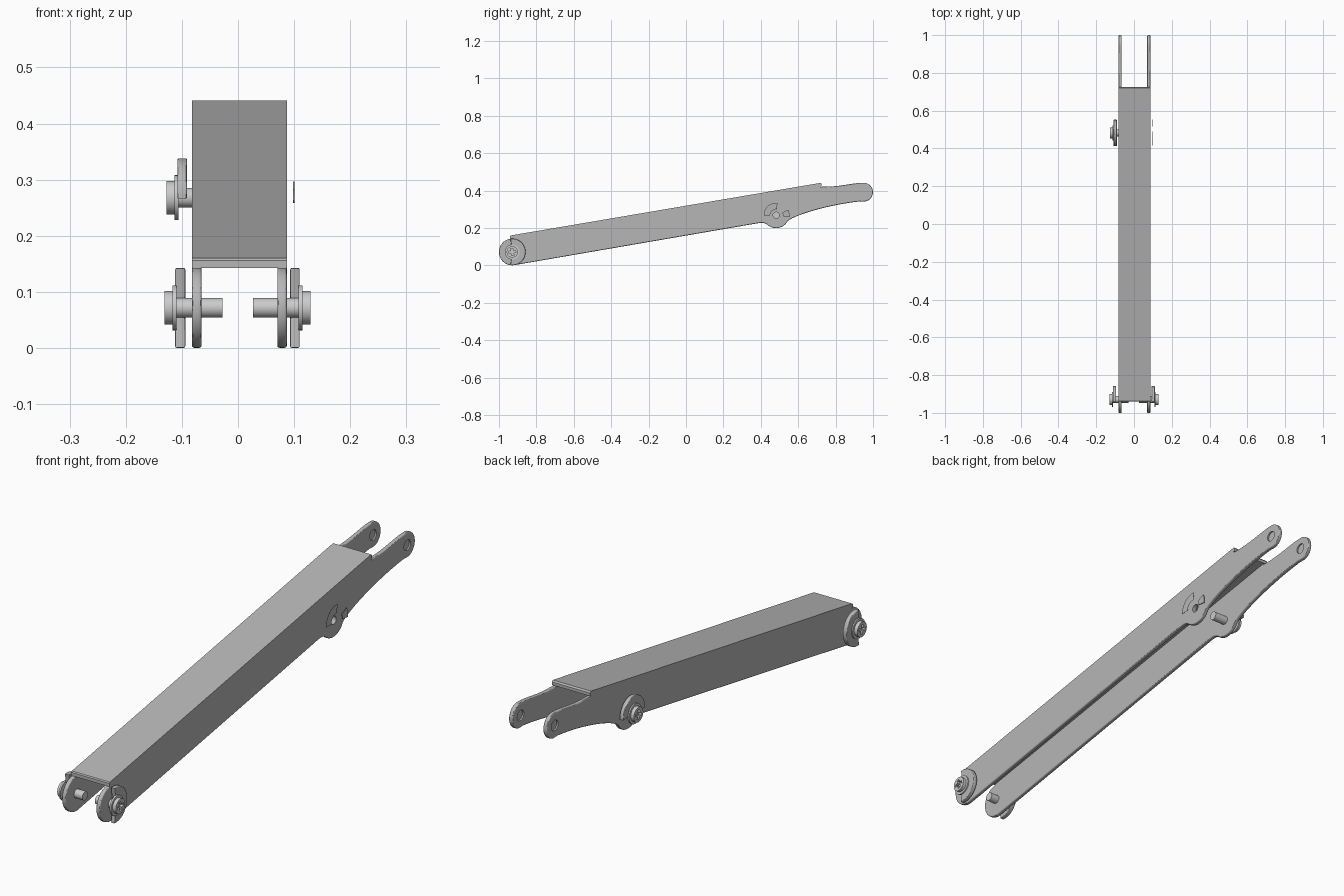
import bpy, bmesh
from math import sin, cos, radians, pi
from mathutils import Vector
from mathutils.geometry import interpolate_bezier

if "Cube" in bpy.data.objects:
    bpy.data.objects.remove(bpy.data.objects["Cube"])


def arc(cy, cz, r, a0, a1, n):
    return [(cy + r * cos(radians(a0 + (a1 - a0) * i / n)),
             cz + r * sin(radians(a0 + (a1 - a0) * i / n))) for i in range(n + 1)]


def bez(p0, p1, p2, p3, n):
    return [(v.x, v.y) for v in interpolate_bezier(*[Vector(p) for p in (p0, p1, p2, p3)], n)]


dark = bpy.data.materials.new("dark_steel")
dark.diffuse_color = (0.47, 0.47, 0.47, 1)
dark.use_nodes = True
dark.node_tree.nodes["Principled BSDF"].inputs["Base Color"].default_value = dark.diffuse_color


def finish(name, bm):
    bmesh.ops.recalc_face_normals(bm, faces=bm.faces[:])
    me = bpy.data.meshes.new(name)
    bm.to_mesh(me)
    bm.free()
    ob = bpy.data.objects.new(name, me)
    bpy.context.collection.objects.link(ob)
    return ob


def prism(name, pts, x0, x1, round_edge=0):
    """Extrude a (y, z) outline along x, optionally rounding its rims."""
    bm = bmesh.new()
    face = bm.faces.new([bm.verts.new((x0, y, z)) for y, z in pts])
    ext = bmesh.ops.extrude_face_region(bm, geom=[face], use_keep_orig=True)
    new = [g for g in ext["geom"] if isinstance(g, bmesh.types.BMVert)]
    bmesh.ops.translate(bm, verts=new, vec=(x1 - x0, 0, 0))
    bmesh.ops.recalc_face_normals(bm, faces=bm.faces[:])
    if round_edge:
        rims = [e for e in bm.edges if abs(e.verts[0].co.x - e.verts[1].co.x) < 1e-6]
        bmesh.ops.bevel(bm, geom=rims, offset=round_edge, segments=3,
                        profile=0.5, affect='EDGES', clamp_overlap=True)
    ob = finish(name, bm)
    ob.data.materials.append(dark)
    return ob


def carve(ob, name, pts, x0, x1):
    """Boolean-cut a prism out of an object."""
    cut = prism(name + "_cutter", pts, x0, x1)
    cut.data.materials.clear()
    if ob.data.materials:
        cut.data.materials.append(dark)
    cut.hide_render = True
    cut.hide_set(True)
    mod = ob.modifiers.new(name, 'BOOLEAN')
    mod.operation = 'DIFFERENCE'
    mod.object = cut


def bolt(name, cy, cz, x_out, s, x_in):
    """Turned bolt along x with a cross recess; s is the outward direction."""
    prof = [(x_in, 0.0175), (x_out - s * 0.021, 0.0175), (x_out - s * 0.021, 0.04),
            (x_out - s * 0.014, 0.04), (x_out - s * 0.014, 0.03), (x_out, 0.03)]
    n = 32
    bm = bmesh.new()
    rings = [[bm.verts.new((x, cy + r * cos(2 * pi * i / n), cz + r * sin(2 * pi * i / n)))
              for i in range(n)] for x, r in prof]
    for a, b in zip(rings, rings[1:]):
        for i in range(n):
            bm.faces.new((a[i], a[(i + 1) % n], b[(i + 1) % n], b[i]))
    bm.faces.new(rings[0])
    bm.faces.new(rings[-1])
    ob = finish(name, bm)
    w, l = 0.006, 0.019
    cross = [(l, -w), (l, w), (w, w), (w, l), (-w, l), (-w, w),
             (-l, w), (-l, -w), (-w, -w), (-w, -l), (w, -l), (w, -w)]
    a = radians(9.7)
    pts = [(cy + p * cos(a) - q * sin(a), cz + p * sin(a) + q * cos(a)) for p, q in cross]
    carve(ob, name + "_recess", pts, *sorted((x_out - s * 0.012, x_out + s * 0.01)))
    solids.append(ob)


solids = []
FY, FZ = -0.929, 0.0715   # front pivot
MY, MZ = 0.482, 0.268     # middle pivot
TY, TZ = 0.949, 0.391     # rear pivot

# Side plate outline, counter-clockwise from the front end
plate = arc(FY, FZ, 0.0712, 98, 280, 28)
plate += bez((0.36, 0.221), (0.41, 0.23), (0.415, 0.23), (0.437, 0.216), 8)
plate += arc(MY, MZ, 0.069, 233, 318, 14)
plate += bez((0.545, 0.238), (0.58, 0.267), (0.75, 0.322), (0.93, 0.342), 14)
plate += arc(TY, TZ, 0.0505, -82, 95, 22)
plate += bez((0.92, 0.44), (0.86, 0.434), (0.82, 0.420), (0.72, 0.420), 8)
plate += [(0.718, 0.435), (-0.937, 0.154)]
for side, x0, x1 in (("left", -0.082, -0.065), ("right", 0.070, 0.087)):
    ob = prism(side + "_side_plate", plate, x0, x1, 0.004)
    # Shallow pivot sockets on both faces of the rear tip
    hole = arc(TY, TZ, 0.021, 0, 345, 23)
    carve(ob, side + "_tip_socket_a", hole, x0 - 0.01, x0 + 0.006)
    carve(ob, side + "_tip_socket_b", hole, x1 - 0.006, x1 + 0.01)
    if side == "right":
        carve(ob, "middle_hole", arc(MY, MZ, 0.0165, 0, 345, 23), x0 - 0.01, x1 + 0.01)
    solids.append(ob)

# Top sheet bridging the plates
solids.append(prism("top_sheet", [(-0.94, 0.143), (0.725, 0.423), (0.725, 0.435), (0.72, 0.441),
                                  (-0.936, 0.16), (-0.94, 0.156)], -0.082, 0.087))


def ring_part(name, cy, cz, r0, r1, a0, a1, x0, x1, rnd=0):
    pts = arc(cy, cz, r1, a0, a1, 28) + arc(cy, cz, r0, a1, a0, 20)
    solids.append(prism(name, pts, x0, x1, rnd))


# Half washers
ring_part("front_left_washer", FY, FZ, 0.0175, 0.0712, -98, 98, -0.112, -0.094, 0.004)
ring_part("front_right_washer", FY, FZ, 0.0175, 0.0712, -98, 98, 0.093, 0.110, 0.004)
ring_part("middle_left_washer", MY, MZ, 0.0175, 0.070, -2, 182, -0.108, -0.091, 0.004)

# Thin washer remnants on the right side
ring_part("right_arc_strip", MY, MZ, 0.032, 0.066, 84, 182, 0.0990, 0.0993)
ring_part("right_small_strip", MY, MZ, 0.036, 0.071, -8, 24, 0.098, 0.1005)

# Bolts
bolt("front_left_bolt", FY, FZ, -0.131, -1, -0.028)
bolt("front_right_bolt", FY, FZ, 0.129, 1, 0.027)
bolt("middle_left_bolt", MY, MZ, -0.127, -1, -0.005)

# Shading: smooth rims, flat side faces
bpy.ops.object.select_all(action='DESELECT')
for ob in solids:
    ob.select_set(True)
bpy.context.view_layer.objects.active = solids[0]
bpy.ops.object.shade_smooth_by_angle(angle=radians(30))
for ob in solids:
    for p in ob.data.polygons:
        if abs(p.normal.x) > 0.999:
            p.use_smooth = False
